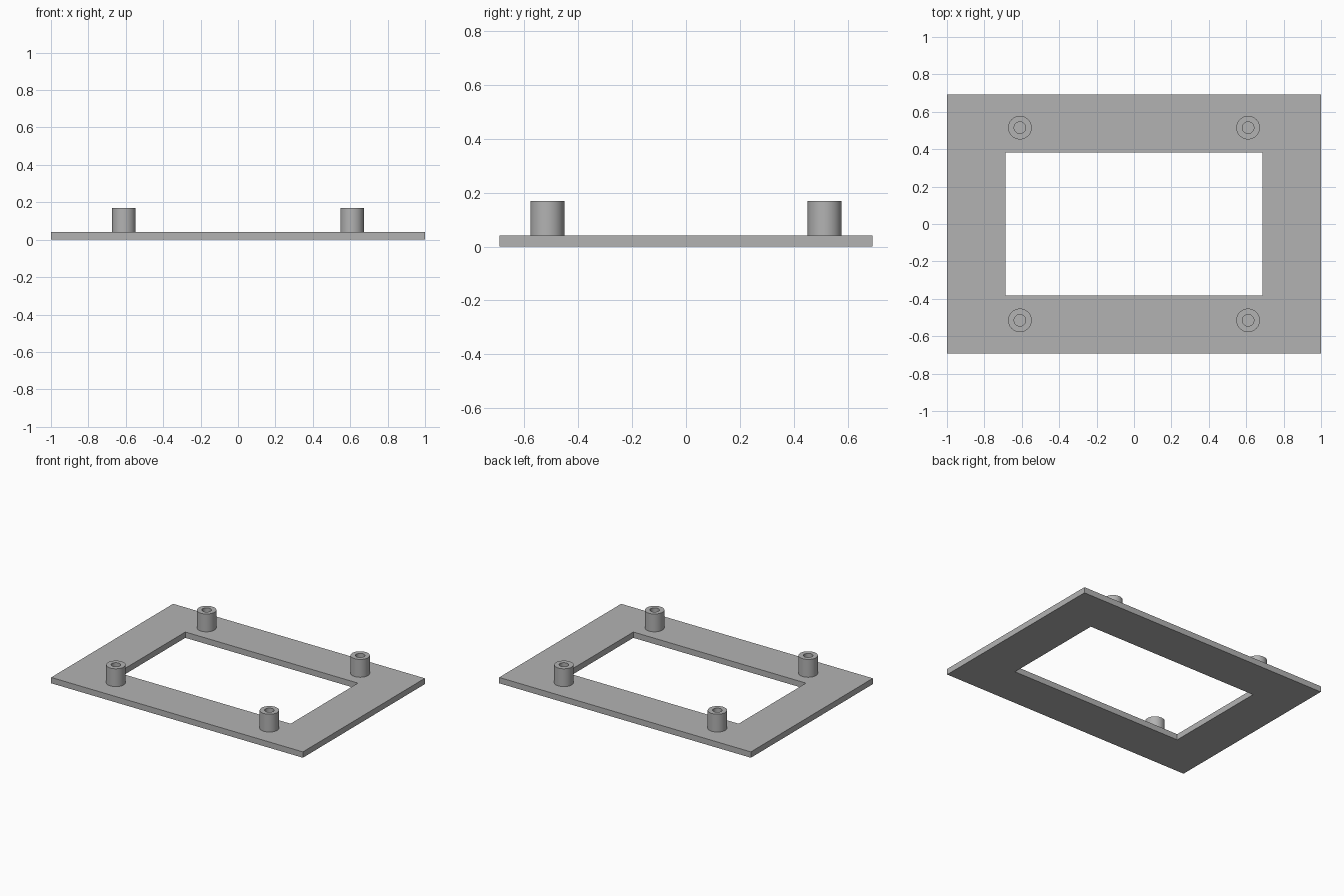
import bpy, bmesh, math

cube = bpy.data.objects.get("Cube")
if cube:
    bpy.data.objects.remove(cube, do_unlink=True)

THICK, TOP = 0.042, 0.17

grey = bpy.data.materials.new("plain_grey")
grey.use_nodes = True
colour = (0.45, 0.45, 0.45, 1)
grey.diffuse_color = colour
grey.node_tree.nodes["Principled BSDF"].inputs["Base Color"].default_value = colour


def finish(bm, name):
    bmesh.ops.recalc_face_normals(bm, faces=bm.faces)
    mesh = bpy.data.meshes.new(name)
    bm.to_mesh(mesh)
    bm.free()
    mesh.materials.append(grey)
    obj = bpy.data.objects.new(name, mesh)
    bpy.context.collection.objects.link(obj)
    return obj


def rectangle(bm, hx, hy, z):
    return [bm.verts.new((sx * hx, sy * hy, z))
            for sx, sy in ((-1, -1), (1, -1), (1, 1), (-1, 1))]


def bridge(bm, a, b):
    for i in range(len(a)):
        j = (i + 1) % len(a)
        bm.faces.new((a[i], a[j], b[j], b[i]))


# Flat rectangular plate with a window through it
bm = bmesh.new()
loops = [rectangle(bm, 1.0, 0.692, 0), rectangle(bm, 1.0, 0.692, THICK),
         rectangle(bm, 0.686, 0.382, THICK), rectangle(bm, 0.686, 0.382, 0)]
for i in range(4):
    bridge(bm, loops[i], loops[(i + 1) % 4])
finish(bm, "frame_plate")


# Round standoff with a blind screw hole, turned from a profile
def standoff(name, x, y, sides=48):
    bm = bmesh.new()
    rings = []
    for r, z in ((0.063, THICK), (0.063, TOP), (0.031, TOP), (0.031, THICK)):
        rings.append([bm.verts.new((r * math.cos(t), r * math.sin(t), z))
                      for t in (math.tau * k / sides for k in range(sides))])
    for a, b in zip(rings, rings[1:]):
        bridge(bm, a, b)
    obj = finish(bm, name)
    obj.location = (x, y, 0)
    bpy.ops.object.select_all(action='DESELECT')
    obj.select_set(True)
    bpy.context.view_layer.objects.active = obj
    bpy.ops.object.shade_smooth_by_angle(angle=math.radians(30))


for side, sx in (("right", -1), ("left", 1)):
    for end, sy in (("front", -1), ("back", 1)):
        standoff(f"standoff_{end}_{side}", sx * 0.61, sy * 0.515)
